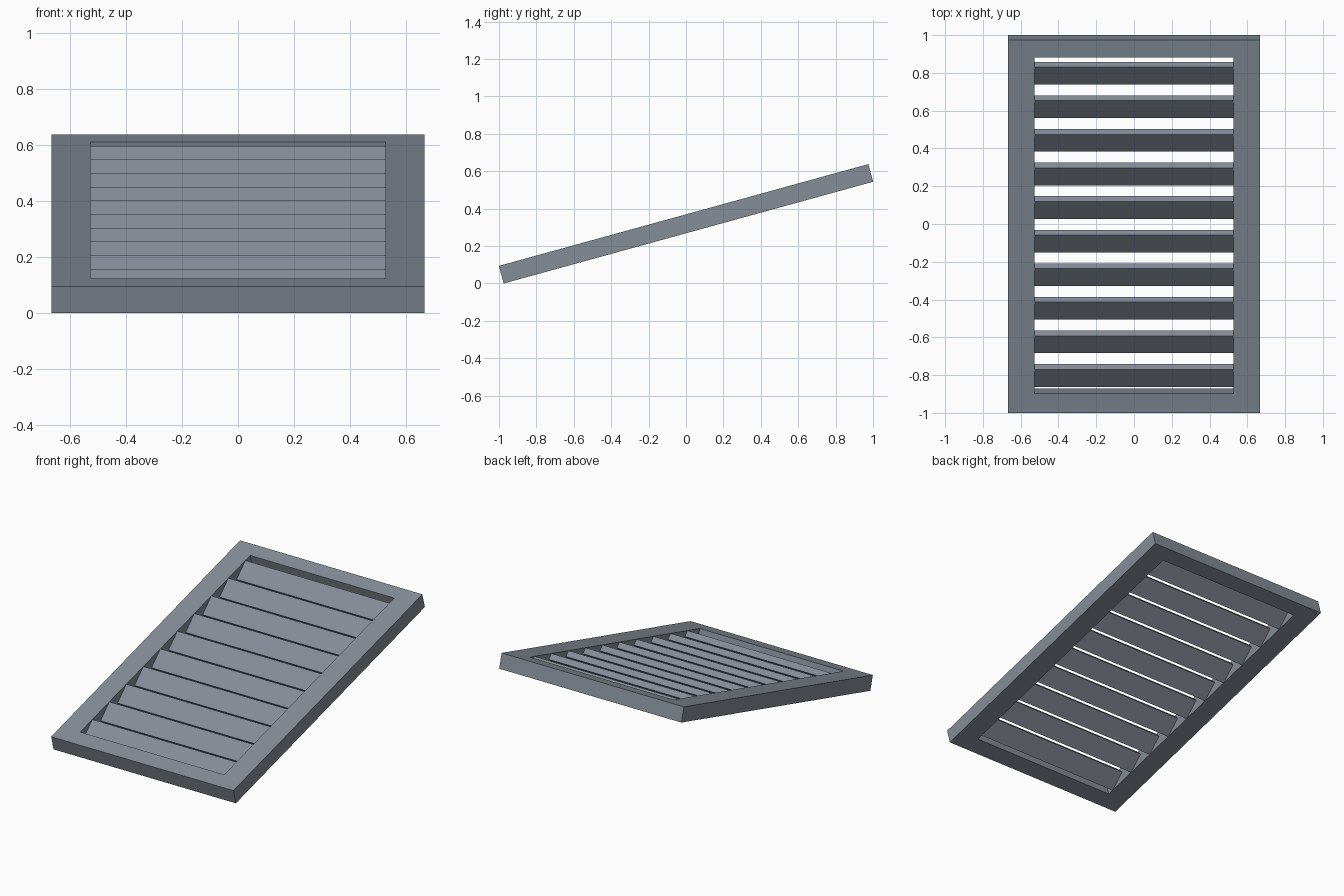
import bpy, bmesh, math
from mathutils import Vector, Matrix

if "Cube" in bpy.data.objects:
    bpy.data.objects.remove(bpy.data.objects["Cube"])

TILT = math.radians(15.4)
L, W, T = 2.049, 1.334, 0.0975          # panel length, width, thickness
place = Matrix.Translation((0, 0, 0.319)) @ Matrix.Rotation(TILT, 4, 'X')

grey = bpy.data.materials.new("slate_grey")
grey.diffuse_color = (0.235, 0.268, 0.312, 1)
grey.use_nodes = True
grey.node_tree.nodes["Principled BSDF"].inputs["Base Color"].default_value = grey.diffuse_color


def finish(bm, name):
    bmesh.ops.recalc_face_normals(bm, faces=bm.faces)
    me = bpy.data.meshes.new(name)
    bm.to_mesh(me)
    bm.free()
    me.materials.append(grey)
    ob = bpy.data.objects.new(name, me)
    ob.matrix_world = place
    bpy.context.collection.objects.link(ob)
    return ob


def extrude(bm, faces, vec):
    res = bmesh.ops.extrude_face_region(bm, geom=faces)
    moved = [g for g in res["geom"] if isinstance(g, bmesh.types.BMVert)]
    bmesh.ops.translate(bm, verts=moved, vec=vec)


def loop(bm, x, v0, v1, w):
    return [bm.verts.new(p) for p in ((-x, v0, w), (x, v0, w), (x, v1, w), (-x, v1, w))]


# Rectangular frame: four mitred rails around one opening
HOLE_X = 0.527
bm = bmesh.new()
outer = loop(bm, W / 2, -L / 2, L / 2, -T / 2)
inner = loop(bm, HOLE_X, -L / 2 + 0.108, L / 2 - 0.098, -T / 2)
rails = [bm.faces.new((outer[i], outer[(i + 1) % 4], inner[(i + 1) % 4], inner[i]))
         for i in range(4)]
extrude(bm, rails, Vector((0, 0, T)))
finish(bm, "frame")

# Ten angled louvre slats, top front edge flush with the frame surface
A = math.radians(29)
H, S, PITCH = 0.129, 0.040, 0.1844
down = Vector((0, -math.cos(A), -math.sin(A))) * H
back = Vector((0, math.sin(A), -math.cos(A))) * S
for i in range(10):
    top = Vector((-HOLE_X, -0.785 + i * PITCH, T / 2 - 0.0005))
    bm = bmesh.new()
    end = bm.faces.new([bm.verts.new(p) for p in
                        (top, top + down, top + down + back, top + back)])
    extrude(bm, [end], Vector((2 * HOLE_X, 0, 0)))
    finish(bm, f"louvre_slat_{i + 1}")
